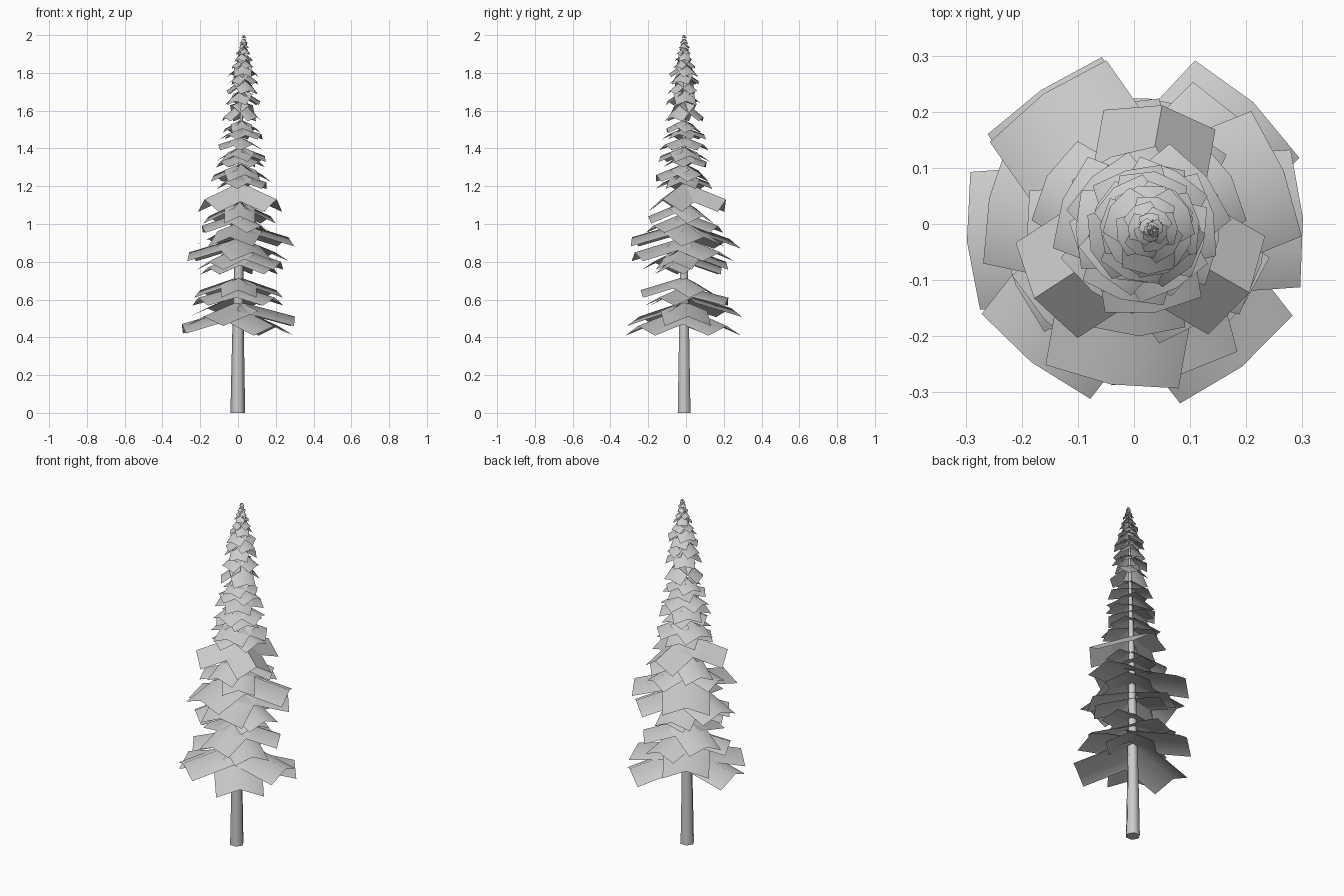
import bpy, bmesh, math
from mathutils import Vector

old = bpy.data.objects.get("Cube")
if old:
    bpy.data.objects.remove(old, do_unlink=True)

grey = bpy.data.materials.new("plain grey")
grey.use_nodes = True
grey.diffuse_color = (0.6, 0.6, 0.6, 1)
grey.node_tree.nodes["Principled BSDF"].inputs["Base Color"].default_value = (0.6, 0.6, 0.6, 1)


def finish(bm, name):
    mesh = bpy.data.meshes.new(name)
    bm.to_mesh(mesh)
    bm.free()
    mesh.materials.append(grey)
    obj = bpy.data.objects.new(name, mesh)
    bpy.context.collection.objects.link(obj)
    bpy.ops.object.select_all(action='DESELECT')
    obj.select_set(True)
    bpy.context.view_layer.objects.active = obj
    bpy.ops.object.shade_smooth_by_angle(angle=math.radians(62))


def trunk_centre(z):
    """The stem leans gently to the left of the tree as it rises."""
    return Vector((-0.001 + 0.008 * z * z, -0.010, z))


# Trunk: a tapering six-sided stem
def build_trunk():
    bm = bmesh.new()
    rings = []
    for i in range(9):
        z = i * 0.247
        r = 0.039 * (1 - z / 2.02)
        rings.append([bm.verts.new(trunk_centre(z) + Vector(
            (r * math.cos(k * math.pi / 3), r * math.sin(k * math.pi / 3), 0)))
            for k in range(6)])
    for low, high in zip(rings, rings[1:]):
        for k in range(6):
            n = (k + 1) % 6
            bm.faces.new((low[k], low[n], high[n], high[k]))
    bm.faces.new(rings[0][::-1])
    bm.faces.new(rings[-1])
    finish(bm, "trunk")


# Bough: a rectangular sheet folded along its ridge, sloping outward
def add_bough(bm, z, reach, drop, fold, width, degrees):
    a = math.radians(degrees)
    root = trunk_centre(z)
    out = Vector((reach * math.cos(a), reach * math.sin(a), -drop))
    side = Vector((-math.sin(a), math.cos(a), 0))
    up = out.cross(side).normalized()
    half = width * reach
    rows = []
    for t in (0, 1):
        rows.append([bm.verts.new(root + out * t + side * s * half
                                  - up * fold * half * abs(s)) for s in (-1, 0, 1)])
    for k in (0, 1):
        bm.faces.new((rows[0][k], rows[1][k], rows[1][k + 1], rows[0][k + 1]))


def build_boughs(name, width, whorls):
    bm = bmesh.new()
    for z, reach, drop, fold, angles in whorls:
        for degrees in angles:
            add_bough(bm, z, reach, drop, fold, width, degrees)
    finish(bm, name)


def thirds(turn):
    return [turn + 120 * k for k in range(3)]


build_trunk()

# Lower whorls: root height, reach, drop, fold, directions
build_boughs("lower_boughs", 0.41, [
    (0.56, 0.31, 0.10, 0.42, (47, 308)),
    (0.56, 0.30, 0.09, 0.42, (184,)),
    (0.59, 0.30, 0.08, 0.42, (4, 232)),
    (0.63, 0.30, 0.075, 0.40, (124,)),
    (0.67, 0.235, 0.06, 0.45, (85, 205, 325)),
    (0.72, 0.23, 0.07, 0.45, (30, 152, 270)),
])
build_boughs("middle_boughs", 0.43, [
    (0.84, 0.20, 0.07, 0.45, thirds(95)),
    (0.88, 0.23, 0.08, 0.45, thirds(-15)),
    (0.93, 0.27, 0.08, 0.42, (45, 168, 285)),
    (1.01, 0.28, 0.08, 0.42, (22, 260)),
    (1.01, 0.295, 0.09, 0.42, (125,)),
    (1.06, 0.20, 0.07, 0.45, thirds(65)),
    (1.12, 0.19, 0.08, 0.50, thirds(30)),
])
build_boughs("high_boughs", 0.45, [
    (1.22, 0.225, 0.09, 0.70, (80, 213, 330)),
])

# Upper whorls: root height, reach, drop and a turn that spirals upward
spire = [
    (1.27, 0.14, 0.05), (1.32, 0.15, 0.06), (1.37, 0.12, 0.04),
    (1.41, 0.13, 0.05), (1.46, 0.12, 0.04), (1.51, 0.11, 0.035),
    (1.55, 0.095, 0.045), (1.65, 0.105, 0.085), (1.71, 0.095, 0.06),
    (1.77, 0.085, 0.065), (1.81, 0.08, 0.055), (1.85, 0.08, 0.055),
    (1.88, 0.06, 0.045), (1.91, 0.05, 0.04), (1.935, 0.04, 0.03),
    (1.96, 0.03, 0.025), (1.98, 0.022, 0.02), (2.0, 0.014, 0.015),
]
build_boughs("upper_boughs", 0.58, [
    (z, reach, drop, 0.45, thirds(-8 + 47 * i))
    for i, (z, reach, drop) in enumerate(spire)])
